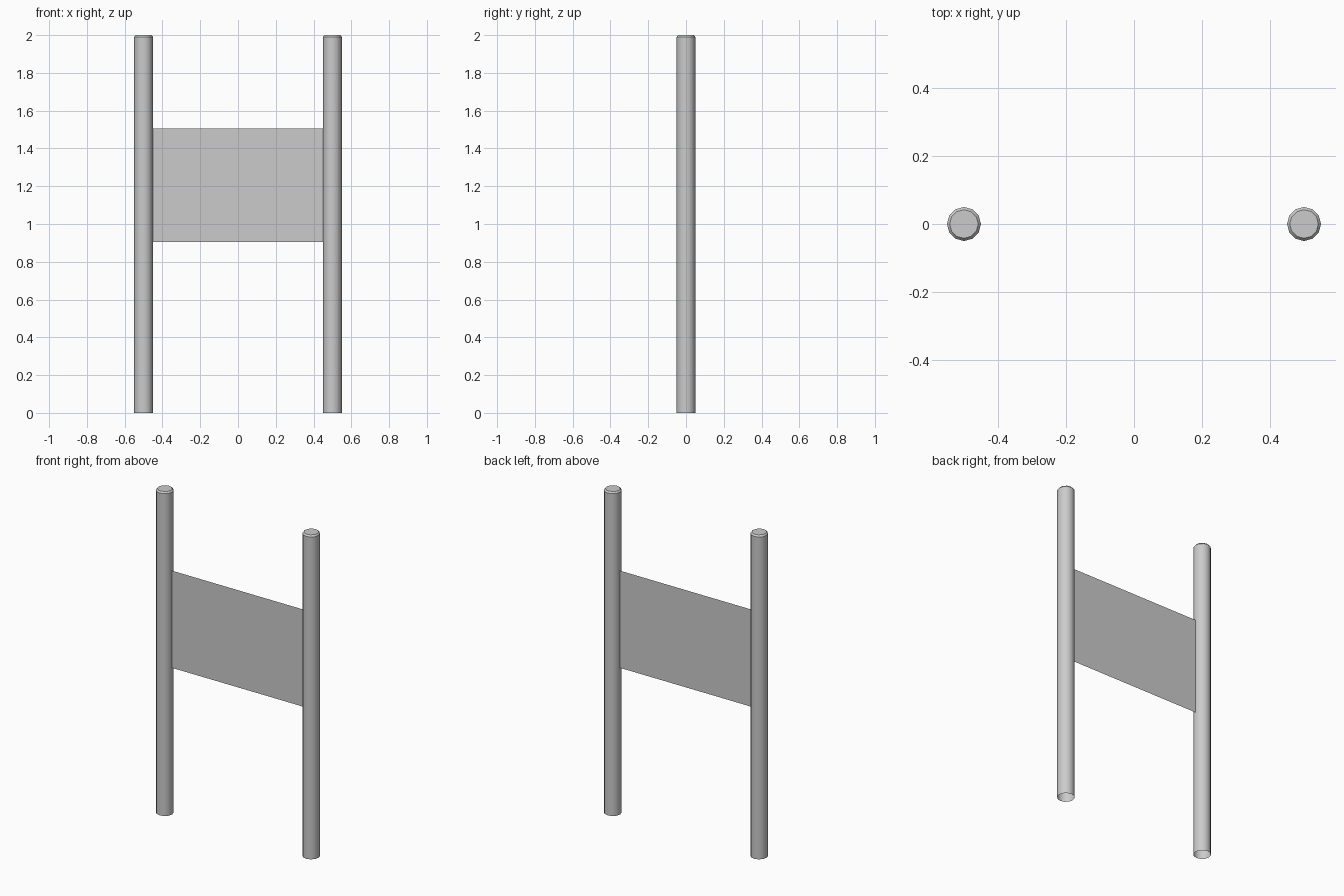
import bpy, bmesh
from math import cos, sin, tau, radians

if "Cube" in bpy.data.objects:
    bpy.data.objects.remove(bpy.data.objects["Cube"])

SIDES = 12
PROFILE = [(0.05, 0.0), (0.05, 1.99), (0.042, 2.0)]  # radius, height


def add_object(name, bm):
    mesh = bpy.data.meshes.new(name)
    bm.to_mesh(mesh)
    bm.free()
    obj = bpy.data.objects.new(name, mesh)
    bpy.context.collection.objects.link(obj)
    return obj


def add_post(name, x):
    # Round post with an open foot and a chamfered, capped top
    bm = bmesh.new()
    rings = [[bm.verts.new((r * cos(tau * i / SIDES), r * sin(tau * i / SIDES), z))
              for i in range(SIDES)] for r, z in PROFILE]
    for low, high in zip(rings, rings[1:]):
        for i in range(SIDES):
            j = (i + 1) % SIDES
            bm.faces.new((low[i], low[j], high[j], high[i]))
    bm.faces.new(rings[-1])
    obj = add_object(name, bm)
    obj.location.x = x
    bpy.ops.object.select_all(action='DESELECT')
    obj.select_set(True)
    bpy.context.view_layer.objects.active = obj
    bpy.ops.object.shade_smooth_by_angle(angle=radians(35))


# Two posts
add_post("left_post", -0.5)
add_post("right_post", 0.5)

# Thin sign panel between the posts
bm = bmesh.new()
bm.faces.new([bm.verts.new((x, 0, z)) for x, z in
              ((-0.455, 0.905), (0.455, 0.905), (0.455, 1.505), (-0.455, 1.505))])
add_object("sign_panel", bm)
